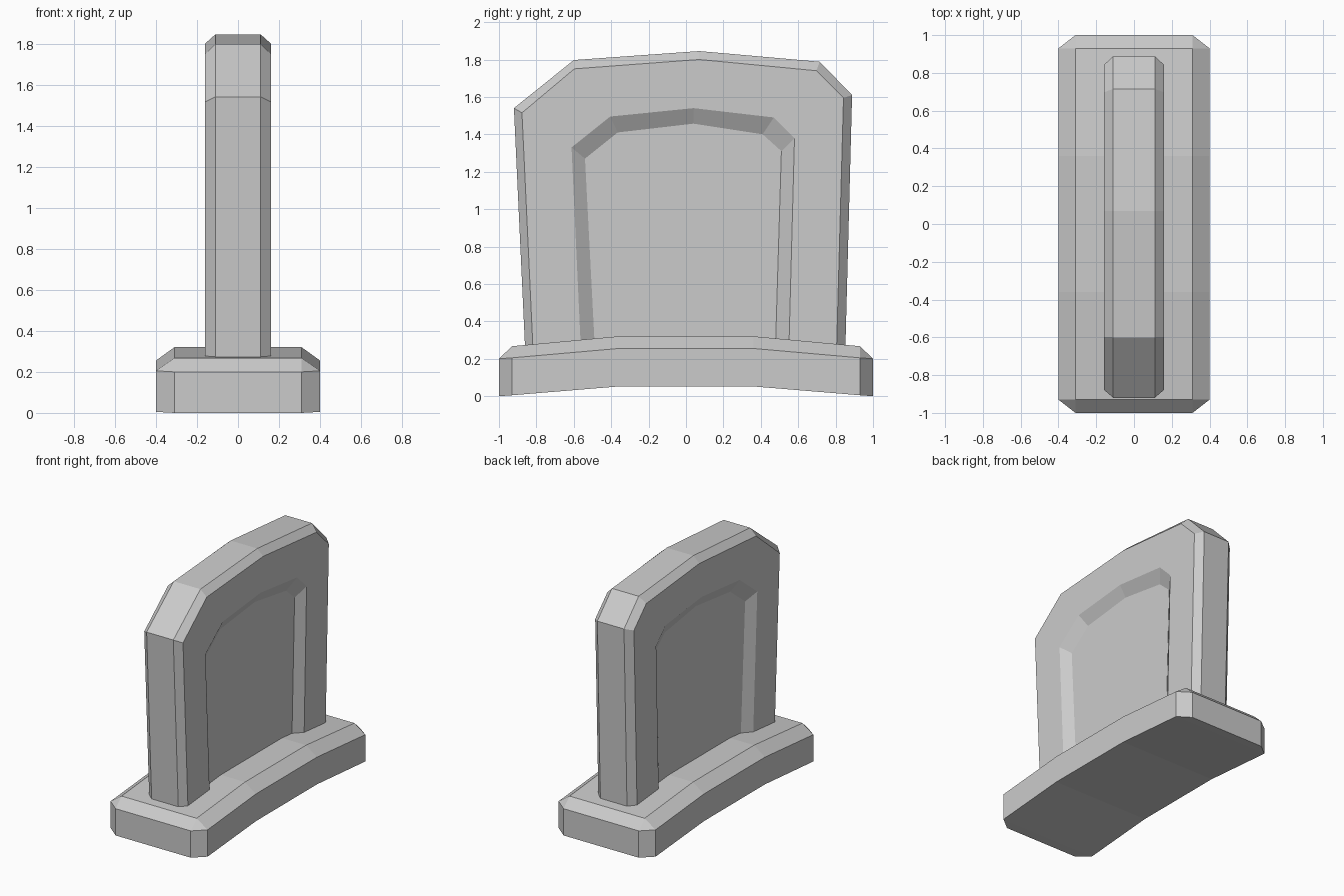
import bpy, bmesh

if "Cube" in bpy.data.objects:
    bpy.data.objects.remove(bpy.data.objects["Cube"])


def loft(name, rings):
    """Join equal-length closed rings into a capped, flat-shaded solid."""
    bm = bmesh.new()
    loops = [[bm.verts.new(p) for p in ring] for ring in rings]
    n = len(loops[0])
    for a, b in zip(loops, loops[1:]):
        for i in range(n):
            j = (i + 1) % n
            bm.faces.new((a[i], a[j], b[j], b[i]))
    bm.faces.new(loops[0])
    bm.faces.new(loops[-1])
    bmesh.ops.remove_doubles(bm, verts=bm.verts, dist=0.0005)
    bmesh.ops.recalc_face_normals(bm, faces=bm.faces)
    mesh = bpy.data.meshes.new(name)
    bm.to_mesh(mesh)
    bm.free()
    obj = bpy.data.objects.new(name, mesh)
    bpy.context.collection.objects.link(obj)
    return obj


# Arched plinth: cross-sections along y, chamfered at the ends and top
def section(y, w, t, zb, zs, zt):
    return [(-w, y, zb), (w, y, zb), (w, y, zs),
            (t, y, zt), (-t, y, zt), (-w, y, zs)]


half = [(1.0, 0.31, 0.31, 0.0, 0.20, 0.20),
        (0.93, 0.40, 0.31, 0.005, 0.205, 0.267),
        (0.36, 0.40, 0.31, 0.052, 0.255, 0.32)]
stations = [(-y, *rest) for y, *rest in half] + half[::-1]
loft("base", [section(*s) for s in stations])

# Upright slab: (y, z) outlines from the rim inward to the recessed panel
rim = [(-0.86, 0.25), (-0.92, 1.54), (-0.60, 1.797), (0.07, 1.845),
       (0.715, 1.788), (0.888, 1.61), (0.852, 0.25)]
face = [(-0.818, 0.25), (-0.877, 1.515), (-0.597, 1.75), (0.07, 1.80),
        (0.697, 1.74), (0.842, 1.595), (0.805, 0.25)]
recess_edge = [(-0.562, 0.25), (-0.612, 1.33), (-0.405, 1.495), (0.04, 1.54),
               (0.47, 1.49), (0.58, 1.38), (0.55, 0.25)]
panel = [(-0.487, 0.25), (-0.54, 1.27), (-0.365, 1.41), (0.04, 1.457),
         (0.41, 1.40), (0.51, 1.31), (0.478, 0.25)]
layers = [(0.11, panel), (0.16, recess_edge), (0.16, face), (0.11, rim)]
rings = [[(-x, y, z) for y, z in pts] for x, pts in layers]
rings += [[(x, y, z) for y, z in pts] for x, pts in reversed(layers)]
loft("headstone_slab", rings)
